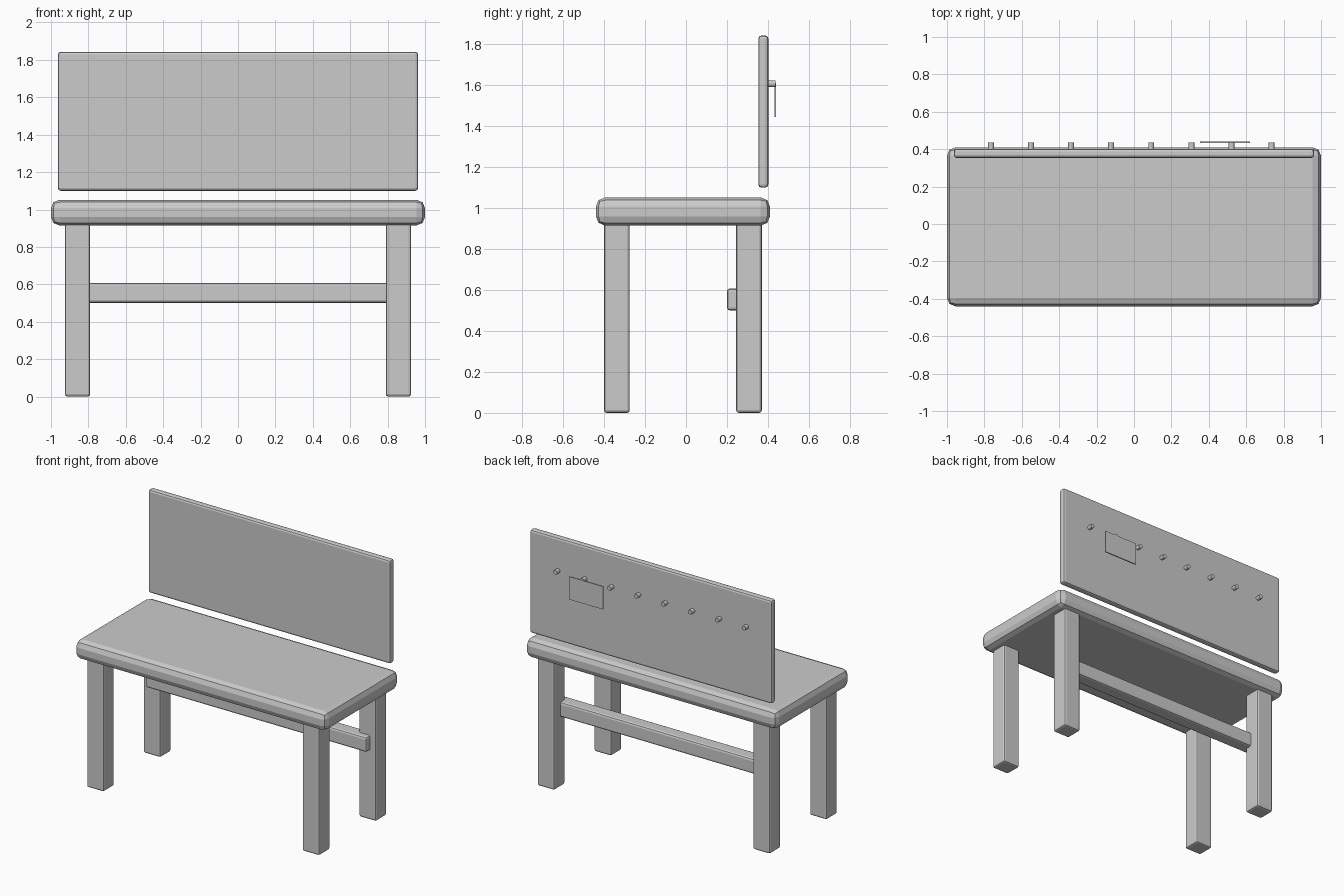
import bpy
import math

# Remove the default cube
cube = bpy.data.objects.get("Cube")
if cube:
    bpy.data.objects.remove(cube, do_unlink=True)

# Single plain grey material
GREY = (0.6, 0.6, 0.6, 1.0)
grey = bpy.data.materials.new("plain_grey")
grey.use_nodes = True
grey.diffuse_color = GREY
grey.node_tree.nodes["Principled BSDF"].inputs["Base Color"].default_value = GREY


def box(name, x, y, z, bevel=0.0, segments=2):
    """Box from (min, max) ranges, with optional rounded edges."""
    ranges = (x, y, z)
    bpy.ops.mesh.primitive_cube_add(size=1, location=[sum(r) / 2 for r in ranges])
    obj = bpy.context.object
    obj.name = name
    obj.scale = [r[1] - r[0] for r in ranges]
    bpy.ops.object.transform_apply(location=False, rotation=False, scale=True)
    obj.data.materials.append(grey)
    if bevel:
        mod = obj.modifiers.new("rounded_edges", "BEVEL")
        mod.width = bevel
        mod.segments = segments
    return obj


# Thick worktop with rounded edges
box("worktop", (-1, 1), (-0.44, 0.41), (0.915, 1.052), 0.045)

# Four square legs
for side, sx in (("left", 1), ("right", -1)):
    for end, y in (("front", (-0.4, -0.275)), ("back", (0.245, 0.37))):
        x = sorted((sx * 0.79, sx * 0.925))
        box(f"{end}_{side}_leg", x, y, (0, 0.93), 0.013)

# Rail joining the back legs
box("back_rail", (-0.88, 0.88), (0.2, 0.3), (0.5, 0.608), 0.015)

# Upright panel floating above the worktop
box("back_panel", (-0.963, 0.963), (0.353, 0.402), (1.1, 1.843), 0.015)

# Row of pegs behind the panel
for i in range(8):
    bpy.ops.mesh.primitive_cylinder_add(
        vertices=12, radius=0.016, depth=0.045,
        location=(-0.765 + 0.2143 * i, 0.414, 1.608),
        rotation=(math.pi / 2, 0, 0))
    peg = bpy.context.object
    peg.name = f"peg_{i + 1}"
    peg.data.materials.append(grey)

# Thin card hanging from one peg
box("hanging_card", (0.352, 0.621), (0.432, 0.44), (1.446, 1.61))
